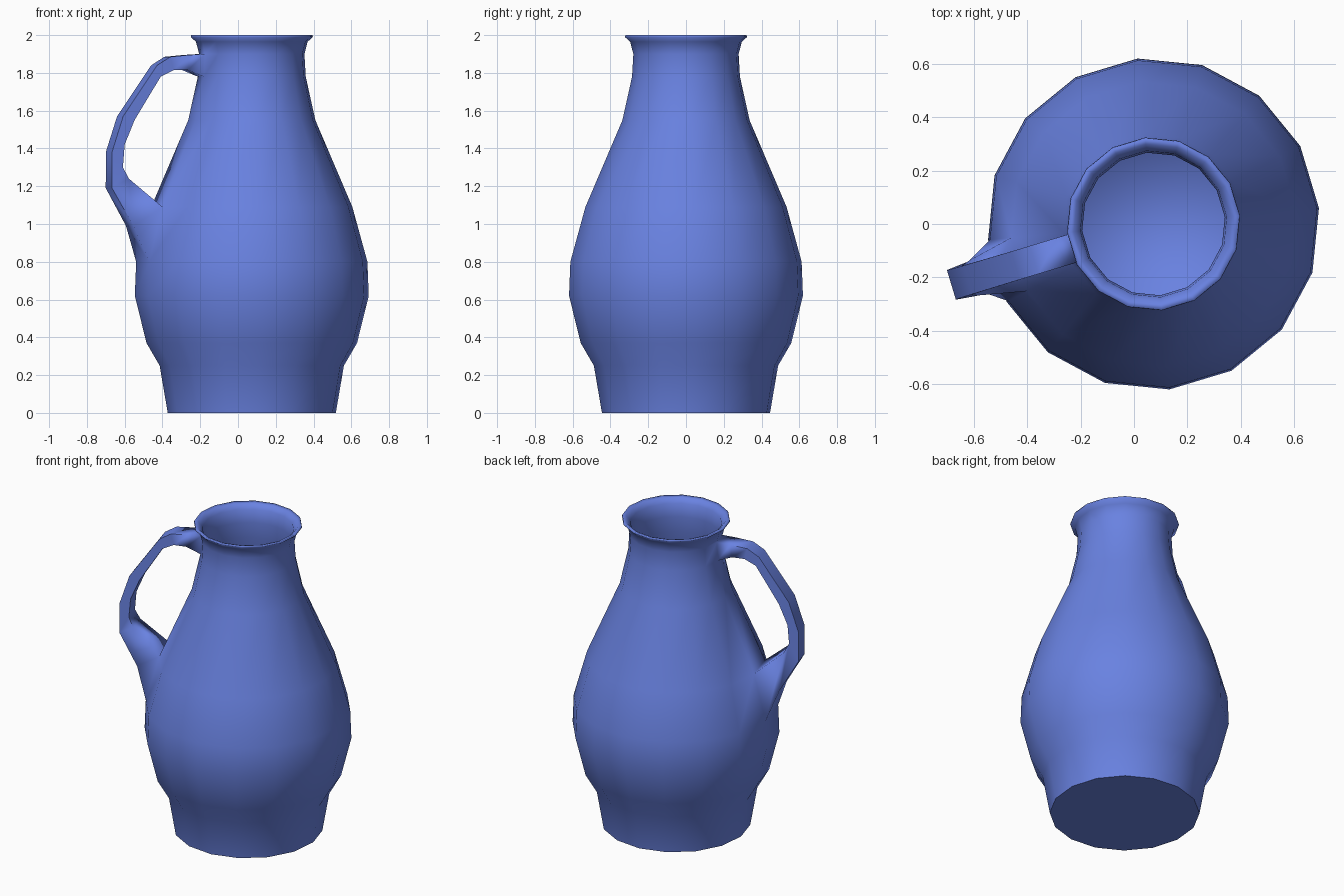
import bpy, bmesh, math
from mathutils import Vector

cube = bpy.data.objects.get("Cube")
if cube:
    bpy.data.objects.remove(cube, do_unlink=True)

SIDES = 16
AXIS_X = 0.073
PHASE = math.radians(5.5)
STEP = 2 * math.pi / SIDES
HANDLE_SIDE = 8  # body column the handle grows from

# Wall profiles as (radius, height)
outer = [(0.447, 0), (0.49, 0.25), (0.56, 0.37), (0.622, 0.62), (0.615, 0.8),
         (0.535, 1.09), (0.338, 1.55), (0.287, 1.78), (0.28, 1.9),
         (0.297, 1.965), (0.325, 1.99), (0.322, 2.0)]
inner = [(0.3, 1.993), (0.275, 1.965), (0.268, 1.88), (0.274, 1.78), (0.323, 1.55),
         (0.515, 1.09), (0.595, 0.8), (0.6, 0.62), (0.54, 0.37), (0.47, 0.25),
         (0.43, 0.03)]
LOW, HIGH = 4, 7  # body bands opened for the handle

# Handle sections from neck to belly: outer point, inner point, half width
sections = [((0.36, 1.895), (0.37, 1.815), 0.055),
            ((0.467, 1.885), (0.448, 1.815), 0.055),
            ((0.54, 1.84), (0.52, 1.78), 0.055),
            ((0.728, 1.57), (0.665, 1.55), 0.056),
            ((0.79, 1.38), (0.72, 1.42), 0.057),
            ((0.79, 1.19), (0.73, 1.3), 0.058),
            ((0.675, 0.99), (0.7, 1.24), 0.068)]

bm = bmesh.new()


def add_ring(radius, z):
    return [bm.verts.new((AXIS_X + radius * math.cos(PHASE + i * STEP),
                          radius * math.sin(PHASE + i * STEP), z))
            for i in range(SIDES)]


# Body shell, inside and out
rings = [add_ring(r, z) for r, z in outer + inner]
for band, (low, high) in enumerate(zip(rings, rings[1:])):
    for i in range(SIDES):
        if i == HANDLE_SIDE and band in (LOW, HIGH):
            continue
        j = (i + 1) % SIDES
        bm.faces.new((low[i], low[j], high[j], high[i]))
base = bm.faces.new(rings[0])
floor = bm.faces.new(rings[-1])

# Handle swept between the two openings
angle = PHASE + (HANDLE_SIDE + 0.5) * STEP
radial = Vector((math.cos(angle), math.sin(angle), 0))
across = Vector((-math.sin(angle), math.cos(angle), 0))
centre = Vector((AXIS_X, 0, 0))


def handle_vert(point, offset):
    return bm.verts.new(centre + radial * point[0] + across * offset
                        + Vector((0, 0, point[1])))


def opening(band, flip):
    a, b = HANDLE_SIDE, HANDLE_SIDE + 1
    top, bottom = rings[band + 1], rings[band]
    if flip:
        top, bottom = bottom, top
    return [top[a], top[b], bottom[b], bottom[a]]


loops = [opening(HIGH, False)]
for out, inn, half in sections:
    loops.append([handle_vert(out, -half), handle_vert(out, half),
                  handle_vert(inn, half), handle_vert(inn, -half)])
loops.append(opening(LOW, True))
for first, second in zip(loops, loops[1:]):
    for k in range(4):
        m = (k + 1) % 4
        bm.faces.new((first[k], first[m], second[m], second[k]))

bmesh.ops.recalc_face_normals(bm, faces=bm.faces[:])

# Smooth everywhere except the foot and the long edges of the grip
for face in bm.faces:
    face.smooth = True
for edge in base.edges:
    edge.smooth = False
for first, second in zip(loops[1:-1], loops[2:-1]):
    for a, b in zip(first, second):
        bm.edges.get((a, b)).smooth = False

mesh = bpy.data.meshes.new("jug")
bm.to_mesh(mesh)
bm.free()
jug = bpy.data.objects.new("jug", mesh)
bpy.context.collection.objects.link(jug)

# Blue glaze
glaze = bpy.data.materials.new("blue_glaze")
glaze.use_nodes = True
colour = (0.141, 0.223, 0.753, 1)
glaze.diffuse_color = colour
glaze.node_tree.nodes["Principled BSDF"].inputs["Base Color"].default_value = colour
mesh.materials.append(glaze)
